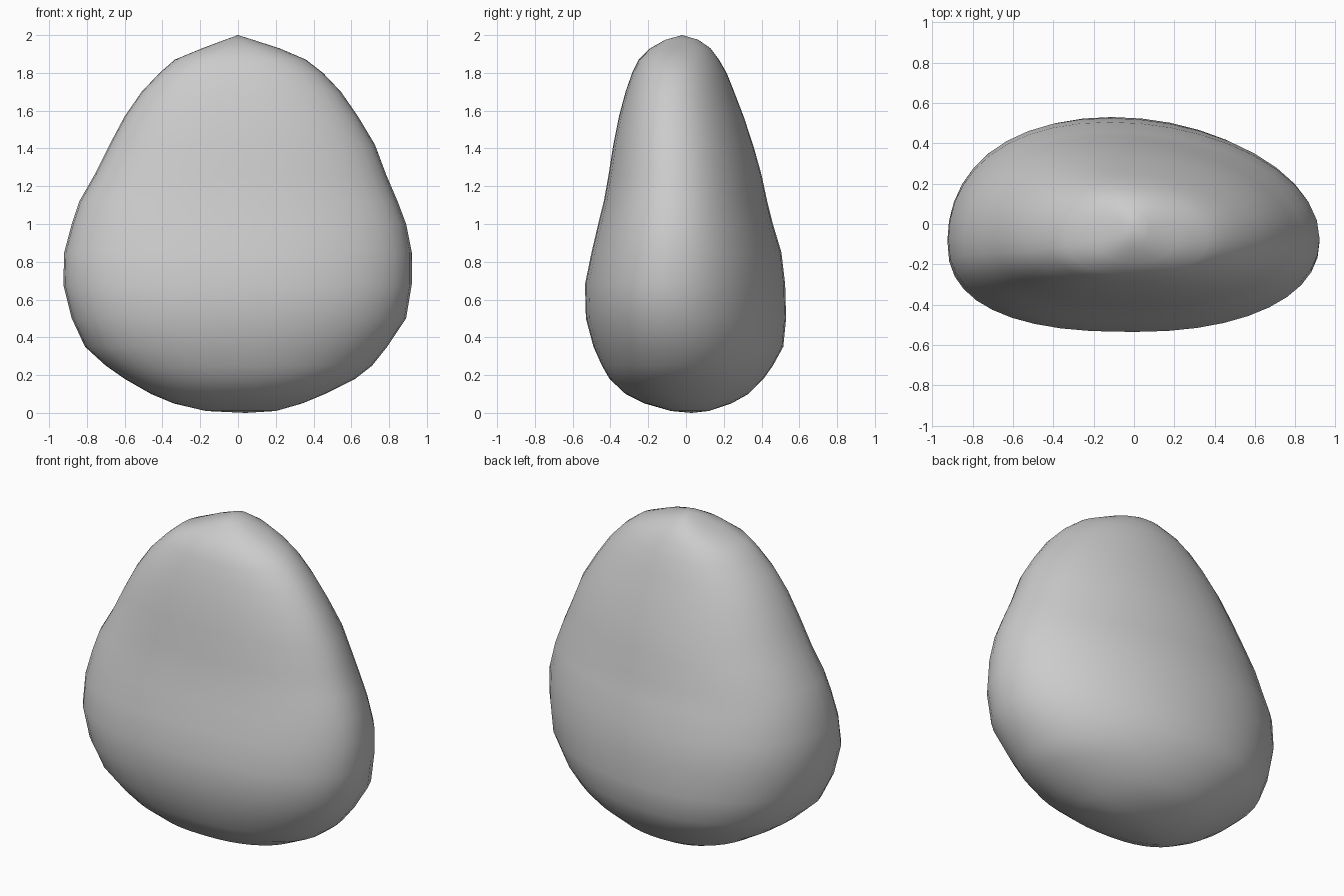
import bpy, bmesh
from math import sin, cos, pi

if "Cube" in bpy.data.objects:
    bpy.data.objects.remove(bpy.data.objects["Cube"])

# Height, left x, right x, front y, back y of each horizontal section
ROWS = [
    (0.01, -0.17, 0.20, -0.08, 0.12),
    (0.05, -0.34, 0.34, -0.22, 0.24),
    (0.10, -0.46, 0.46, -0.32, 0.33),
    (0.18, -0.60, 0.62, -0.405, 0.41),
    (0.25, -0.70, 0.71, -0.445, 0.46),
    (0.35, -0.81, 0.79, -0.49, 0.515),
    (0.50, -0.88, 0.89, -0.53, 0.53),
    (0.68, -0.925, 0.92, -0.535, 0.525),
    (0.85, -0.92, 0.92, -0.50, 0.505),
    (1.00, -0.88, 0.89, -0.465, 0.46),
    (1.12, -0.84, 0.845, -0.435, 0.43),
    (1.26, -0.76, 0.785, -0.41, 0.40),
    (1.42, -0.68, 0.725, -0.385, 0.355),
    (1.57, -0.60, 0.635, -0.355, 0.305),
    (1.70, -0.51, 0.545, -0.32, 0.255),
    (1.80, -0.415, 0.45, -0.285, 0.215),
    (1.87, -0.335, 0.36, -0.25, 0.175),
    (1.93, -0.19, 0.22, -0.19, 0.13),
    (1.975, -0.07, 0.08, -0.11, 0.065),
]
SEGMENTS = 40


def spow(v, n):
    return (1 if v >= 0 else -1) * abs(v) ** (2 / n)


def section(z, left, right, front, back):
    """Rounded, slightly lopsided section: flat front, back bulging left."""
    w = (right - left) / 2
    cy = (front + back) / 2 - 0.085 * w
    pts = []
    for i in range(SEGMENTS):
        a = 2 * pi * i / SEGMENTS
        c, s = cos(a), sin(a)
        if s < 0:
            n, peak = (2.2 if c > 0 else 2.5), 0.0
        else:
            n, peak = 2.05, -0.13 * w
        cx = (left + right) / 2
        x = cx + w * spow(c, n) + peak * s * s
        x = min(max(x, left), right)
        y = cy + spow(s, n) * ((back - cy) if s > 0 else (cy - front))
        pts.append((x, y, z))
    return pts


# Boulder body
bm = bmesh.new()
rings = [[bm.verts.new(p) for p in section(*row)] for row in ROWS]
for lo, hi in zip(rings, rings[1:]):
    for i in range(SEGMENTS):
        j = (i + 1) % SEGMENTS
        bm.faces.new((lo[i], lo[j], hi[j], hi[i]))

# Rounded foot and crown
foot = bm.verts.new((0.04, 0.03, 0))
crown = bm.verts.new((0, -0.02, 2))
for i in range(SEGMENTS):
    j = (i + 1) % SEGMENTS
    bm.faces.new((foot, rings[0][j], rings[0][i]))
    bm.faces.new((crown, rings[-1][i], rings[-1][j]))
bmesh.ops.recalc_face_normals(bm, faces=bm.faces)
for f in bm.faces:
    f.smooth = True

mesh = bpy.data.meshes.new("boulder")
bm.to_mesh(mesh)
bm.free()
bpy.context.collection.objects.link(bpy.data.objects.new("boulder", mesh))
